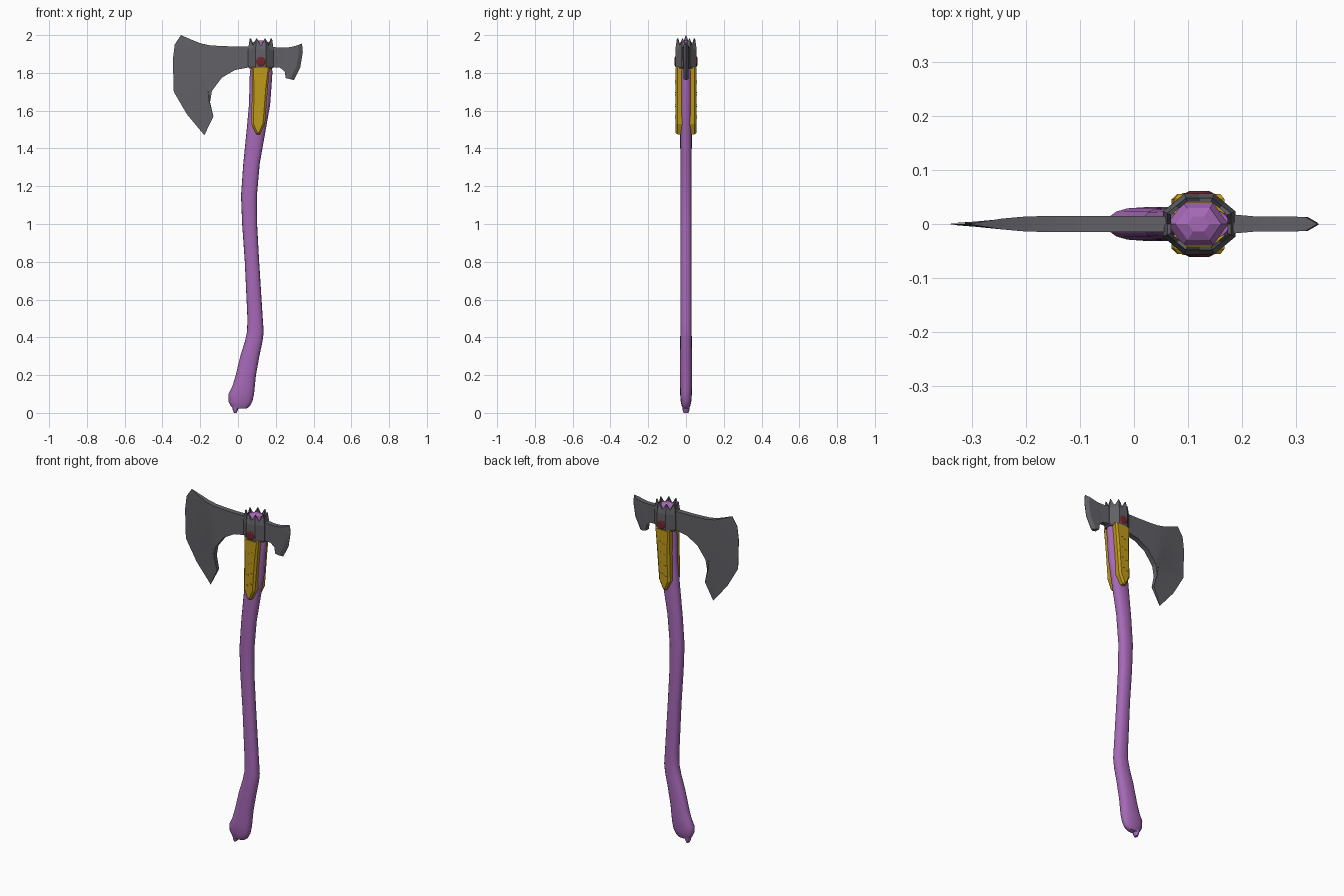
import bpy, bmesh, math
from mathutils import Vector

if "Cube" in bpy.data.objects:
    bpy.data.objects.remove(bpy.data.objects["Cube"])


def material(name, rgb):
    m = bpy.data.materials.new(name)
    m.diffuse_color = (*rgb, 1)
    m.use_nodes = True
    m.node_tree.nodes["Principled BSDF"].inputs["Base Color"].default_value = m.diffuse_color
    return m


PURPLE = material("purple_wood", (0.38, 0.14, 0.47))
GOLD = material("gold", (0.52, 0.32, 0.01))
RED = material("red_stud", (0.16, 0.02, 0.03))
STEEL = material("dark_steel", (0.12, 0.12, 0.135))


def finish(bm, name, mat, mirror=False, smooth=None):
    bmesh.ops.recalc_face_normals(bm, faces=bm.faces)
    me = bpy.data.meshes.new(name)
    bm.to_mesh(me)
    bm.free()
    me.materials.append(mat)
    ob = bpy.data.objects.new(name, me)
    bpy.context.collection.objects.link(ob)
    if mirror:
        mod = ob.modifiers.new("mirror", 'MIRROR')
        mod.use_axis = (False, True, False)
    if smooth:
        bpy.ops.object.select_all(action='DESELECT')
        ob.select_set(True)
        bpy.context.view_layer.objects.active = ob
        bpy.ops.object.shade_smooth_by_angle(angle=math.radians(smooth))
    return ob


def bridge(bm, rings, closed_loop=False):
    n = len(rings[0])
    pairs = list(zip(rings, rings[1:] + rings[:1])) if closed_loop else list(zip(rings, rings[1:]))
    for a, b in pairs:
        for i in range(n):
            j = (i + 1) % n
            bm.faces.new((a[i], a[j], b[j], b[i]))


def loft(name, sections, sides, mat, power=1.0, smooth=40):
    """Sections are (z, left x, right x, half depth)."""
    bm = bmesh.new()
    rings = []
    for z, xl, xr, hy in sections:
        ring = []
        for i in range(sides):
            a = 2 * math.pi * i / sides
            c, s = math.cos(a), math.sin(a)
            px = math.copysign(abs(c) ** power, c)
            py = math.copysign(abs(s) ** power, s)
            ring.append(bm.verts.new(((xl + xr) / 2 + px * (xr - xl) / 2, py * hy, z)))
        rings.append(ring)
    bridge(bm, rings)
    bm.faces.new(rings[0])
    bm.faces.new(rings[-1])
    return finish(bm, name, mat, smooth=smooth)


def blade(name, columns, fractions, mat):
    """Columns are (points from top to bottom, half thickness)."""
    bm = bmesh.new()
    loops = []
    for pts, t in columns:
        if len(pts) == 2:
            p, q = Vector(pts[0]), Vector(pts[1])
            pts = [p.lerp(q, f) for f in fractions]
        front = [bm.verts.new((x, -t, z)) for x, z in pts]
        back = [bm.verts.new((x, t, z)) for x, z in reversed(pts)]
        loops.append(front + back)
    bridge(bm, loops)
    bm.faces.new(loops[0])
    bm.faces.new(loops[-1])
    return finish(bm, name, mat, smooth=25)


# Curved handle and its end nub
loft("handle", [
    (0.022, -0.025, 0.045, 0.016), (0.035, -0.038, 0.062, 0.022),
    (0.06, -0.050, 0.076, 0.028), (0.10, -0.050, 0.085, 0.031),
    (0.14, -0.030, 0.089, 0.032), (0.20, -0.012, 0.095, 0.032),
    (0.30, 0.012, 0.113, 0.032), (0.38, 0.037, 0.130, 0.031),
    (0.43, 0.048, 0.136, 0.030), (0.50, 0.050, 0.131, 0.030),
    (0.80, 0.036, 0.112, 0.030), (1.00, 0.022, 0.101, 0.030),
    (1.15, 0.016, 0.100, 0.030), (1.32, 0.028, 0.115, 0.030),
    (1.50, 0.046, 0.147, 0.031), (1.63, 0.058, 0.170, 0.031),
    (1.78, 0.062, 0.181, 0.031), (1.81, 0.064, 0.182, 0.030),
    (1.84, 0.068, 0.176, 0.030)], 16, PURPLE, power=0.85)
loft("handle_nub", [(0.0, -0.022, -0.008, 0.013), (0.012, -0.027, -0.002, 0.018),
                    (0.045, -0.034, 0.012, 0.021)], 10, PURPLE)
# Faceted handle end inside the socket
loft("handle_top", [(1.83, 0.062, 0.175, 0.042), (1.94, 0.062, 0.175, 0.046),
                    (1.962, 0.078, 0.162, 0.034), (1.972, 0.10, 0.14, 0.016)],
     6, PURPLE, smooth=None)

# Large bearded blade
blade("main_blade", [
    ([(0.062, 1.940), (0.062, 1.830)], 0.015),
    ([(-0.02, 1.940), (-0.016, 1.815)], 0.015),
    ([(-0.09, 1.942), (-0.085, 1.775)], 0.015),
    ([(-0.15, 1.946), (-0.138, 1.705)], 0.015),
    ([(-0.20, 1.957), (-0.148, 1.645)], 0.014),
    ([(-0.245, 1.975), (-0.13, 1.570)], 0.010),
    ([(-0.302, 2.0), (-0.335, 1.95), (-0.345, 1.87), (-0.34, 1.70),
      (-0.27, 1.58), (-0.178, 1.47)], 0.001)],
    [0, 0.10, 0.24, 0.54, 0.79, 1], STEEL)

# Small rear blade
blade("rear_blade", [
    ([(0.180, 1.937), (0.180, 1.830)], 0.018),
    ([(0.225, 1.934), (0.222, 1.828)], 0.014),
    ([(0.260, 1.934), (0.247, 1.808)], 0.014),
    ([(0.285, 1.938), (0.253, 1.772)], 0.014),
    ([(0.318, 1.947), (0.322, 1.91), (0.310, 1.835), (0.276, 1.767)], 0.013),
    ([(0.339, 1.956), (0.343, 1.91), (0.330, 1.83), (0.296, 1.762)], 0.001)],
    [0, 0.25, 0.65, 1], STEEL)

# Octagonal socket with a crown of points along the top
bm = bmesh.new()
columns = []
for i in range(16):
    a = math.pi * i / 8
    corner = i % 2 == 1
    r = 1.0 if corner else math.cos(math.pi / 8)
    top = 1.983 if corner else 1.945

    def spot(rx, ry, z):
        return bm.verts.new((0.121 + rx * r * math.cos(a), ry * r * math.sin(a), z))
    columns.append([spot(0.066, 0.053, 1.822), spot(0.073, 0.061, 1.835),
                    spot(0.073, 0.061, 1.925), spot(0.064, 0.052, top),
                    spot(0.057, 0.045, top), spot(0.057, 0.045, 1.822)])
bridge(bm, columns, closed_loop=True)
finish(bm, "socket", STEEL)

# Gold side plates with chamfered rims
bm = bmesh.new()
outline = [(0.074, 1.835), (0.168, 1.835), (0.158, 1.72), (0.143, 1.53),
           (0.117, 1.475), (0.097, 1.475), (0.070, 1.53), (0.074, 1.69)]
inner = [bm.verts.new((x, -0.018, z)) for x, z in outline]
outer = [bm.verts.new((x, -0.046, z)) for x, z in outline]
bridge(bm, [inner, outer])
bm.faces.new(inner)
face = bm.faces.new(outer)
bmesh.ops.recalc_face_normals(bm, faces=bm.faces)
bmesh.ops.inset_region(bm, faces=[face], thickness=0.011, depth=0.010)
finish(bm, "side_plates", GOLD, mirror=True)

# Small raised marks on the plates
bm = bmesh.new()
for k in range(4):
    for dx, dz in ((-0.010, 0.0), (0.013, 0.012)):
        made = bmesh.ops.create_cube(bm, size=1)["verts"]
        bmesh.ops.scale(bm, vec=(0.014, 0.004, 0.005), verts=made)
        bmesh.ops.translate(bm, vec=(0.106 + 0.004 * k + dx, -0.0555, 1.56 + 0.062 * k + dz), verts=made)
finish(bm, "plate_marks", GOLD, mirror=True)

# Red studs on both sides of the socket
bm = bmesh.new()
rings = []
for radius, y in ((0.026, -0.045), (0.026, -0.057), (0.019, -0.061)):
    rings.append([bm.verts.new((0.121 + radius * math.cos(math.pi * i / 6), y,
                                1.86 + radius * math.sin(math.pi * i / 6))) for i in range(12)])
bridge(bm, rings)
bm.faces.new(rings[0])
bm.faces.new(rings[-1])
finish(bm, "studs", RED, mirror=True, smooth=30)
